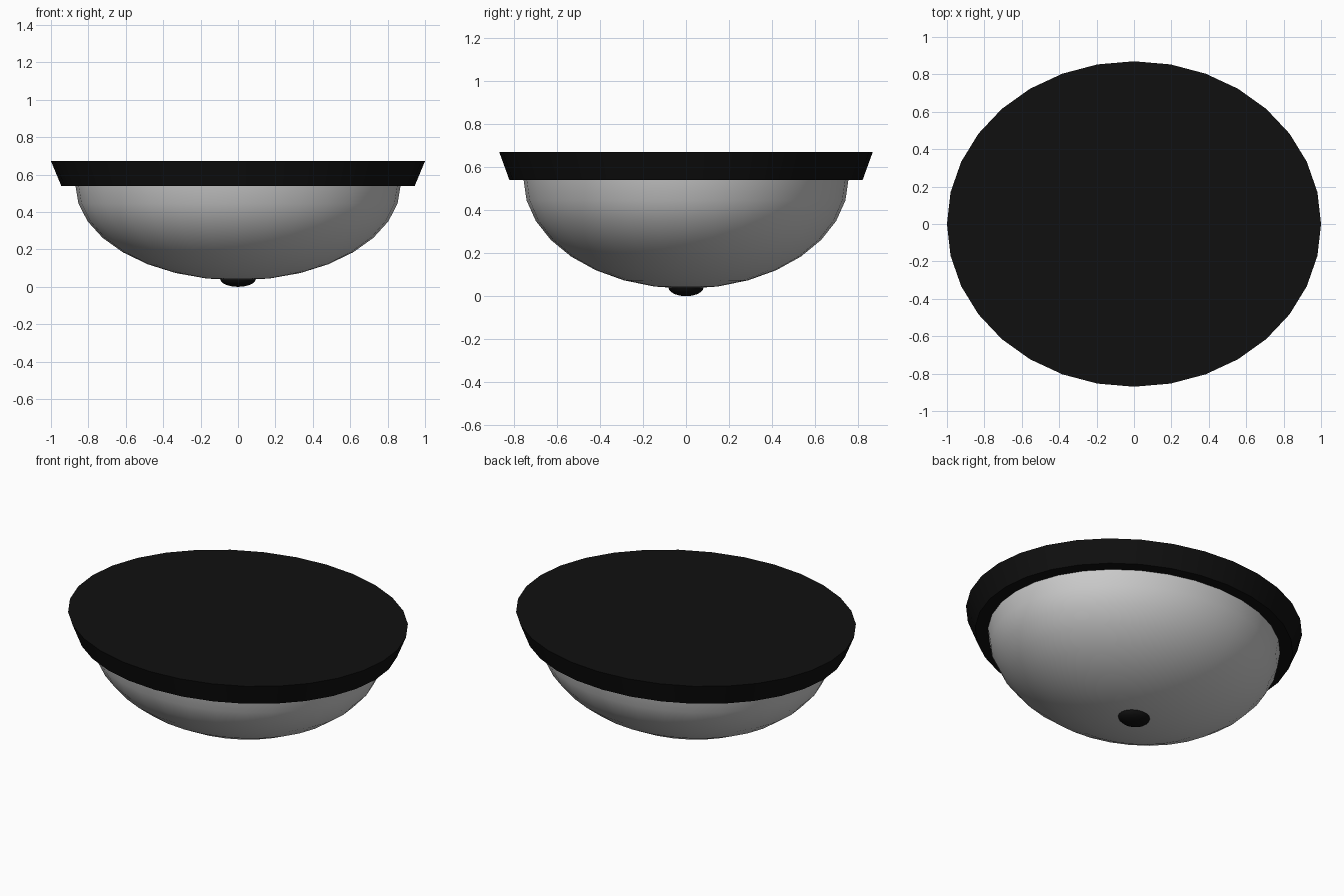
import bpy, bmesh
from math import sin, cos, pi

if "Cube" in bpy.data.objects:
    bpy.data.objects.remove(bpy.data.objects["Cube"])

SIDES = 32
DEPTH = 0.87  # y squash of the oval plan

black = bpy.data.materials.new("black_metal")
black.diffuse_color = (0.005, 0.005, 0.005, 1)
black.use_nodes = True
black.node_tree.nodes["Principled BSDF"].inputs["Base Color"].default_value = black.diffuse_color


def lathe(name, profile, sides=SIDES, material=None, angle=0.6):
    """Turn an (r, z) profile, listed from bottom to top, into an oval solid of revolution."""
    bm = bmesh.new()
    rings = []
    for r, z in profile:
        if r < 1e-6:
            rings.append([bm.verts.new((0, 0, z))])
        else:
            rings.append([bm.verts.new((r * cos(2 * pi * i / sides),
                                        r * DEPTH * sin(2 * pi * i / sides), z))
                          for i in range(sides)])
    for a, b in zip(rings, rings[1:]):
        for i in range(sides):
            j = (i + 1) % sides
            quad = [a[i % len(a)], a[j % len(a)], b[j % len(b)], b[i % len(b)]]
            bm.faces.new(list(dict.fromkeys(quad)))
    if len(rings[-1]) > 1 and len(rings[0]) == 1 and material:
        bm.faces.new(rings[-1])
    bmesh.ops.recalc_face_normals(bm, faces=bm.faces)
    mesh = bpy.data.meshes.new(name)
    bm.to_mesh(mesh)
    bm.free()
    obj = bpy.data.objects.new(name, mesh)
    bpy.context.collection.objects.link(obj)
    if material:
        mesh.materials.append(material)
    bpy.ops.object.select_all(action='DESELECT')
    obj.select_set(True)
    bpy.context.view_layer.objects.active = obj
    bpy.ops.object.shade_smooth_by_angle(angle=angle)
    return obj


def bowl(radius, height, z_top, steps):
    """Quarter-ellipse profile from the bottom pole up to the equator."""
    return [(radius * sin(pi / 2 * k / steps), z_top - height * cos(pi / 2 * k / steps))
            for k in range(steps + 1)]


# Glass bowl hanging below the rim
lathe("glass_bowl", bowl(0.87, 0.51, 0.545, 8))

# Flared ceiling pan with a flat underside and a closed top
lathe("ceiling_pan", [(0, 0.54), (0.945, 0.54), (1.0, 0.672)], material=black)

# Small finial at the bottom of the bowl
lathe("finial", bowl(0.095, 0.042, 0.042, 5), sides=24, material=black)
